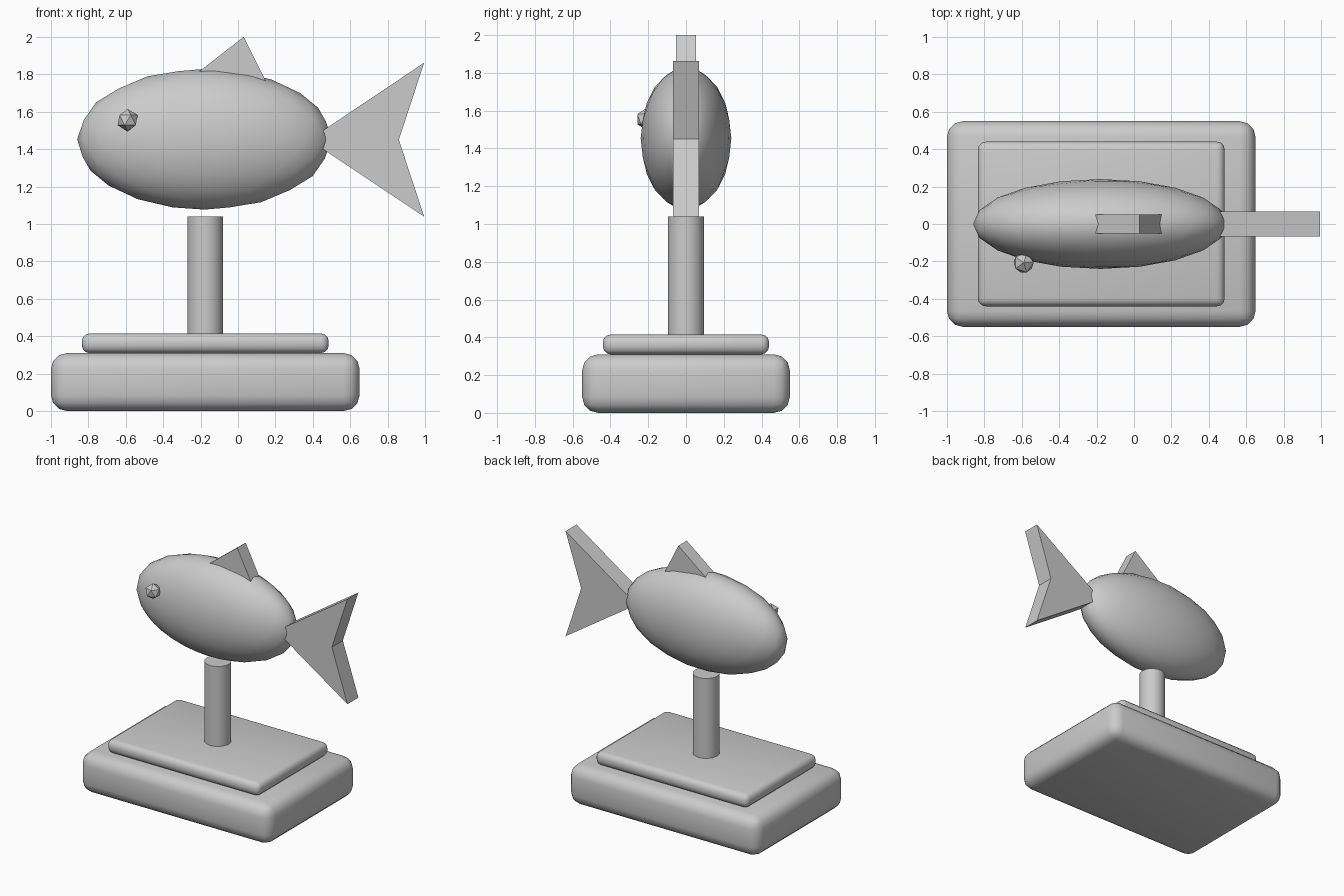
import bpy, bmesh, math

if "Cube" in bpy.data.objects:
    bpy.data.objects.remove(bpy.data.objects["Cube"])

CX = -0.175  # shared centre of base, post and body


def shade(obj, angle=30):
    bpy.ops.object.select_all(action='DESELECT')
    obj.select_set(True)
    bpy.context.view_layer.objects.active = obj
    bpy.ops.object.shade_smooth_by_angle(angle=math.radians(angle))


def slab(name, size, z0, bevel):
    """Rounded box standing on z0."""
    bpy.ops.mesh.primitive_cube_add(size=1, location=(CX, 0, z0 + size[2] / 2))
    obj = bpy.context.object
    obj.name = name
    obj.scale = size
    bpy.ops.object.transform_apply(location=False, rotation=False, scale=True)
    mod = obj.modifiers.new("rounding", 'BEVEL')
    mod.width = bevel
    mod.segments = 3
    bpy.ops.object.modifier_apply(modifier=mod.name)
    shade(obj, 40)
    return obj


def fin(name, outline, thickness):
    """Flat outline in the XZ plane, extruded evenly along y."""
    bm = bmesh.new()
    face = bm.faces.new([bm.verts.new((x, -thickness / 2, z)) for x, z in outline])
    new = bmesh.ops.extrude_face_region(bm, geom=[face])["geom"]
    moved = [v for v in new if isinstance(v, bmesh.types.BMVert)]
    bmesh.ops.translate(bm, verts=moved, vec=(0, thickness, 0))
    bmesh.ops.recalc_face_normals(bm, faces=bm.faces)
    mesh = bpy.data.meshes.new(name)
    bm.to_mesh(mesh)
    bm.free()
    obj = bpy.data.objects.new(name, mesh)
    bpy.context.collection.objects.link(obj)
    return obj


# Stepped base
slab("base", (1.65, 1.10, 0.31), 0, 0.085)
slab("plinth", (1.32, 0.88, 0.105), 0.31, 0.042)

# Post
bpy.ops.mesh.primitive_cylinder_add(vertices=32, radius=0.095, depth=0.66,
                                    location=(CX, 0, 0.71))
post = bpy.context.object
post.name = "post"
shade(post)

# Fish body
bpy.ops.mesh.primitive_ico_sphere_add(subdivisions=3, radius=1, location=(-0.18, 0, 1.453))
body = bpy.context.object
body.name = "fish_body"
body.scale = (0.68, 0.24, 0.376)
bpy.ops.object.transform_apply(location=False, rotation=False, scale=True)
bpy.ops.object.shade_smooth()

# Tail and top fin, rooted inside the body
fin("tail_fin", [(0.38, 1.45), (0.995, 1.04), (0.86, 1.45), (0.995, 1.862)], 0.136)
fin("top_fin", [(-0.33, 1.72), (0.17, 1.72), (0.03, 2.0)], 0.104)

# Single eye on the front side
bpy.ops.mesh.primitive_ico_sphere_add(subdivisions=1, radius=0.06, location=(-0.59, -0.207, 1.555))
bpy.context.object.name = "eye"
